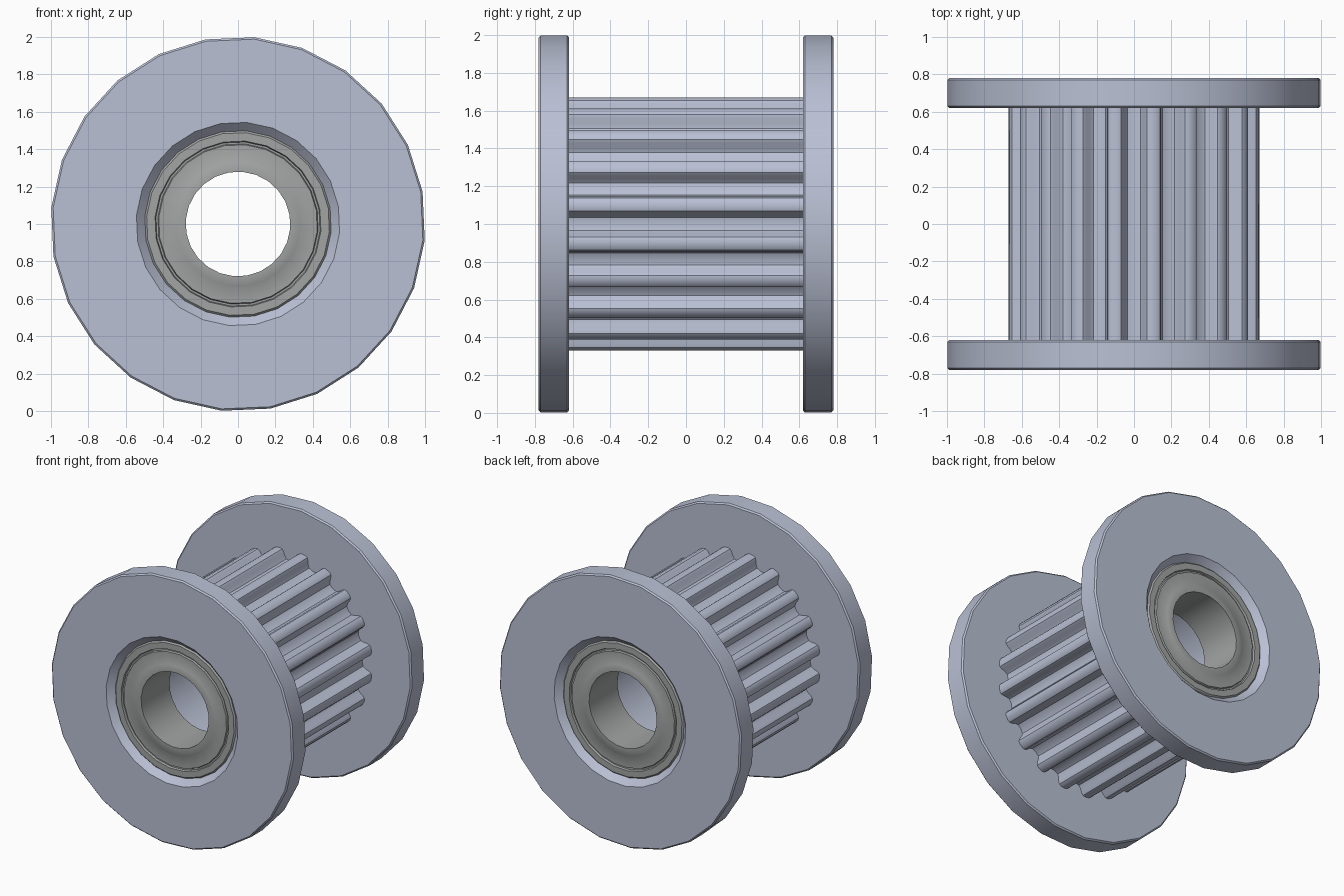
import bpy, math

if "Cube" in bpy.data.objects:
    bpy.data.objects.remove(bpy.data.objects["Cube"])

def material(name, rgb):
    m = bpy.data.materials.new(name)
    m.diffuse_color = (*rgb, 1)
    m.use_nodes = True
    m.node_tree.nodes["Principled BSDF"].inputs["Base Color"].default_value = m.diffuse_color
    return m

BODY = material("blue grey metal", (0.49, 0.53, 0.66))
STEEL = material("bearing steel", (0.36, 0.375, 0.37))

def finish(name, verts, faces, mat):
    me = bpy.data.meshes.new(name)
    me.from_pydata(verts, [], faces)
    me.materials.append(mat)
    ob = bpy.data.objects.new(name, me)
    bpy.context.collection.objects.link(ob)
    bpy.context.view_layer.objects.active = ob
    bpy.ops.object.select_all(action='DESELECT')
    ob.select_set(True)
    bpy.ops.object.mode_set(mode='EDIT')
    bpy.ops.mesh.select_all(action='SELECT')
    bpy.ops.mesh.normals_make_consistent(inside=False)
    bpy.ops.object.mode_set(mode='OBJECT')
    bpy.ops.object.shade_smooth_by_angle(angle=math.radians(32))
    return ob

def loft(name, rings, mat):
    """Join a closed cycle of rings around the y axis; each ring lists (angle, radius, y)."""
    n, k = len(rings[0]), len(rings)
    verts = [(r * math.cos(a), y, 1 + r * math.sin(a)) for ring in rings for a, r, y in ring]
    faces = [(i * n + j, i * n + (j + 1) % n,
              (i + 1) % k * n + (j + 1) % n, (i + 1) % k * n + j)
             for i in range(k) for j in range(n)]
    return finish(name, verts, faces, mat)

def lathe(name, profile, mat, sides, phase=0):
    angles = [math.radians(phase) + math.tau * j / sides for j in range(sides)]
    return loft(name, [[(a, r, y) for a in angles] for r, y in profile], mat)

# Toothed barrel: one rounded tooth repeated 20 times, with a shouldered bore
half = [(1.5, 0.676), (3.0, 0.668), (3.9, 0.65), (4.6, 0.62), (5.8, 0.60)]
tooth = [(-a, r) for a, r in reversed(half)] + half + [(9, 0.592)]
outline = [(math.radians(9 + 18 * t + a), r) for t in range(20) for a, r in tooth]

def ring(y, radius=None):
    return [(a, radius or r, y) for a, r in outline]

loft("toothed_barrel", [ring(-0.63), ring(0.63), ring(0.63, 0.5), ring(0.41, 0.5),
                        ring(0.41, 0.44), ring(-0.41, 0.44), ring(-0.41, 0.5),
                        ring(-0.63, 0.5)], BODY)

for side, s in (("front", -1), ("back", 1)):
    # Flange with softened rim and chamfered hole
    lathe(side + "_flange",
          [(r, s * y) for r, y in [(0.5, 0.62), (0.992, 0.62), (1.002, 0.63), (1.002, 0.77),
                                   (0.992, 0.78), (0.545, 0.78), (0.5, 0.735)]],
          BODY, 24, -5)
    # Bearing with a thin groove between outer race and shield
    lathe(side + "_bearing",
          [(r, s * y) for r, y in [(0.28, 0.41), (0.5, 0.41), (0.5, 0.735), (0.49, 0.745),
                                   (0.445, 0.745), (0.44, 0.73), (0.43, 0.73), (0.425, 0.742),
                                   (0.34, 0.742), (0.335, 0.745), (0.28, 0.745)]],
          STEEL, 24, -5)
